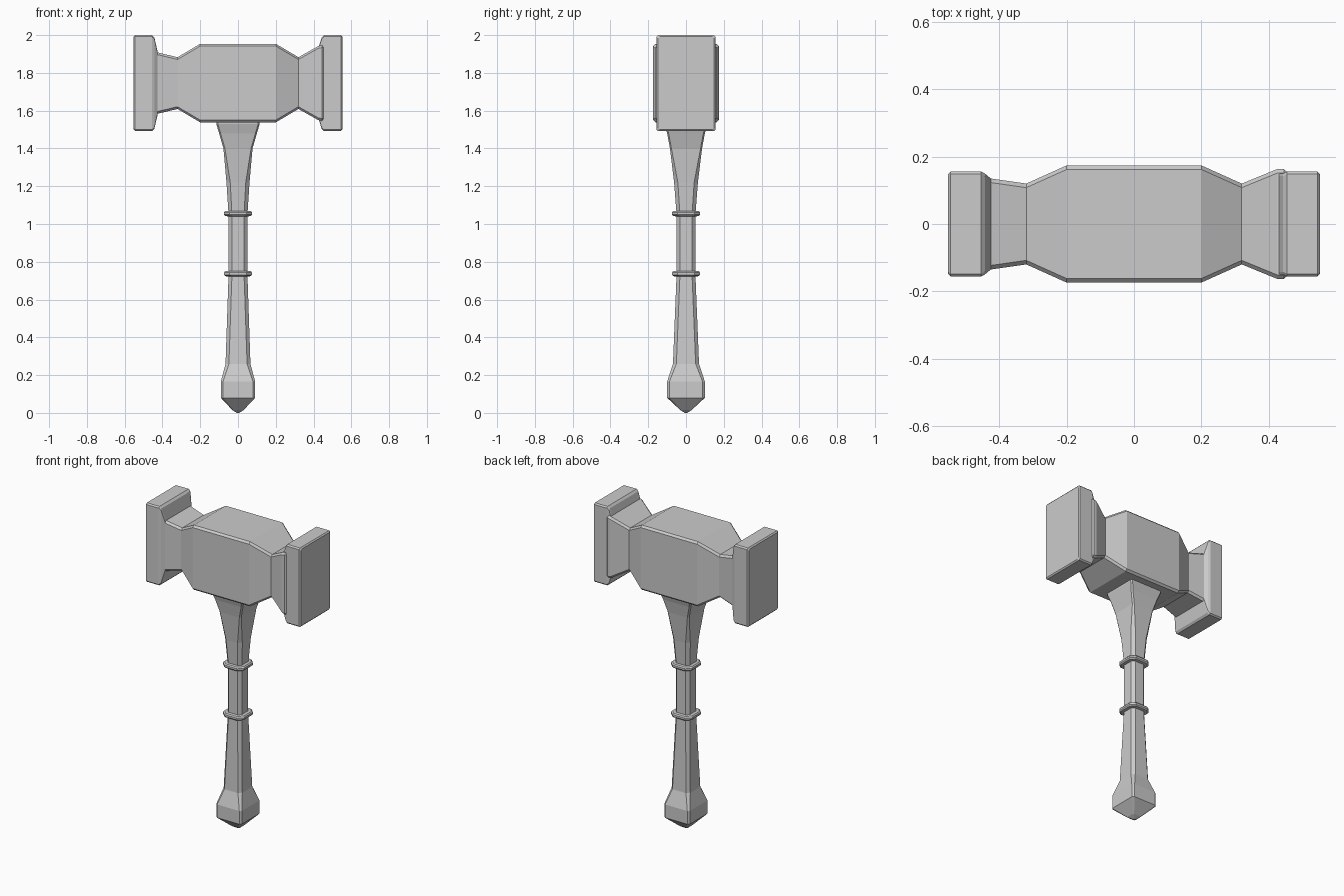
import bpy, bmesh

cube = bpy.data.objects.get("Cube")
if cube:
    bpy.data.objects.remove(cube, do_unlink=True)

# Single worn-steel grey
steel = bpy.data.materials.new("steel_grey")
steel.use_nodes = True
GREY = (0.6, 0.6, 0.6, 1)
steel.diffuse_color = GREY
steel.node_tree.nodes["Principled BSDF"].inputs["Base Color"].default_value = GREY


def chamfered_rect(a, b, c):
    """Eight corners of a rectangle with half sizes a, b and corner cut c."""
    return [(a - c, -b), (a, c - b), (a, b - c), (a - c, b),
            (c - a, b), (-a, b - c), (-a, c - b), (c - a, -b)]


def loft(name, rings):
    """Skin a list of eight-point rings and cap both ends."""
    bm = bmesh.new()
    loops = [[bm.verts.new(p) for p in ring] for ring in rings]
    for low, high in zip(loops, loops[1:]):
        for i in range(len(low)):
            j = (i + 1) % len(low)
            bm.faces.new((low[i], low[j], high[j], high[i]))
    bm.faces.new(loops[0])
    bm.faces.new(loops[-1])
    bmesh.ops.recalc_face_normals(bm, faces=bm.faces)
    mesh = bpy.data.meshes.new(name)
    bm.to_mesh(mesh)
    bm.free()
    obj = bpy.data.objects.new(name, mesh)
    bpy.context.collection.objects.link(obj)
    mesh.materials.append(steel)
    return obj


def loft_x(name, sections, cut, mid_z=1.746):
    """Sections are (x, half depth, half height)."""
    return loft(name, [[(x, u, mid_z + v) for u, v in chamfered_rect(y, z, cut)]
                       for x, y, z in sections])


def loft_z(name, sections):
    """Sections are (z, half width, half depth, corner cut)."""
    return loft(name, [[(u, v, z) for u, v in chamfered_rect(x, y, c)]
                       for z, x, y, c in sections])


# Head body: broad middle, pinched necks, right neck slimmer than left
loft_x("head_body", [
    (-0.46, 0.145, 0.232), (-0.425, 0.135, 0.162), (-0.32, 0.12, 0.137),
    (-0.2, 0.174, 0.208), (0.2, 0.174, 0.208), (0.32, 0.12, 0.137),
    (0.425, 0.163, 0.196), (0.445, 0.163, 0.2), (0.46, 0.15, 0.2)], 0.012)

# Striking blocks at both ends
for name, side, inner_x, inner_y, inner_z in (
        ("right_striking_block", -1, 0.425, 0.135, 0.165),
        ("left_striking_block", 1, 0.43, 0.15, 0.2)):
    loft_x(name, [(side * x, y, z) for x, y, z in (
        (inner_x, inner_y, inner_z), (0.443, 0.15, 0.242), (0.455, 0.156, 0.254),
        (0.545, 0.156, 0.254), (0.552, 0.148, 0.246))], 0.008)

# Handle with flared collar and pointed pommel
loft_z("handle", [
    (0.0, 0.006, 0.006, 0.002), (0.015, 0.03, 0.03, 0.006),
    (0.08, 0.091, 0.1, 0.012), (0.165, 0.091, 0.1, 0.012),
    (0.26, 0.066, 0.069, 0.018), (0.73, 0.05, 0.05, 0.018),
    (1.05, 0.05, 0.05, 0.018), (1.22, 0.061, 0.063, 0.02),
    (1.4, 0.077, 0.085, 0.008), (1.48, 0.1, 0.1, 0.008),
    (1.53, 0.115, 0.115, 0.008), (1.56, 0.115, 0.115, 0.008)])

# Grip bands
for name, mid in (("lower_band", 0.737), ("upper_band", 1.055)):
    loft_z(name, [(mid + dz, r, r, 0.028) for dz, r in (
        (-0.015, 0.05), (-0.013, 0.068), (-0.006, 0.074),
        (0.006, 0.074), (0.013, 0.068), (0.015, 0.05))])
